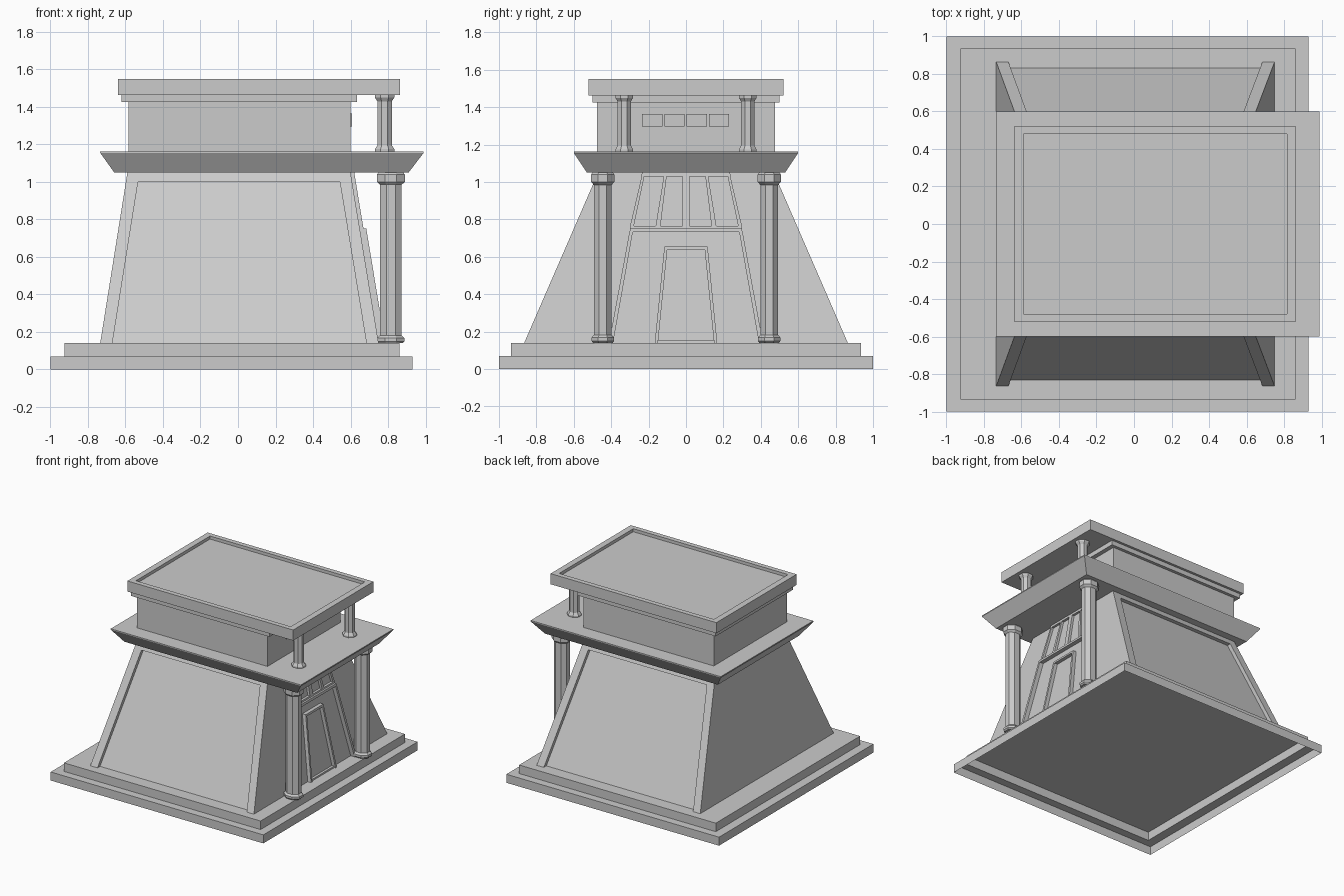
import bpy, bmesh, math

if "Cube" in bpy.data.objects:
    bpy.data.objects.remove(bpy.data.objects["Cube"])

# One plain stone colour
stone = bpy.data.materials.new("grey_stone")
stone.use_nodes = True
COLOUR = (0.6, 0.6, 0.6, 1)
stone.diffuse_color = COLOUR
stone.node_tree.nodes["Principled BSDF"].inputs["Base Color"].default_value = COLOUR


def loft(name, rings, bottom=True):
    """Skin a stack of point rings and cap the ends."""
    bm = bmesh.new()
    loops = [[bm.verts.new(p) for p in ring] for ring in rings]
    n = len(loops[0])
    for low, high in zip(loops, loops[1:]):
        for i in range(n):
            j = (i + 1) % n
            bm.faces.new((low[i], low[j], high[j], high[i]))
    bm.faces.new(loops[-1])
    if bottom:
        bm.faces.new(loops[0][::-1])
        bmesh.ops.recalc_face_normals(bm, faces=bm.faces)
    mesh = bpy.data.meshes.new(name)
    bm.to_mesh(mesh)
    bm.free()
    mesh.materials.append(stone)
    obj = bpy.data.objects.new(name, mesh)
    bpy.context.collection.objects.link(obj)
    return obj


def rect(x0, x1, y, z):
    return [(x0, -y, z), (x1, -y, z), (x1, y, z), (x0, y, z)]


BASE, TOP = 0.14, 1.05


def taper(low, high, z):
    return low + (high - low) * (z - BASE) / (TOP - BASE)


def wall_x(z):
    return taper(0.75, 0.6, z)


# Stepped plinth, open underneath
loft("plinth", [rect(-1, 0.93, 1, 0), rect(-1, 0.93, 1, 0.07),
                rect(-0.925, 0.86, 0.935, 0.07), rect(-0.925, 0.86, 0.935, BASE)], bottom=False)


# Battered body with a recessed panel on the two long sides
def body_ring(z, depth):
    a, b, y = taper(-0.735, -0.59, z), wall_x(z), taper(0.865, 0.47, z)
    p, q, r = a + 0.065, b - 0.065, y - depth
    return [(a, -y, z), (p, -y, z), (p, -r, z), (q, -r, z), (q, -y, z), (b, -y, z),
            (b, y, z), (q, y, z), (q, r, z), (p, r, z), (p, y, z), (a, y, z)]


loft("body", [body_ring(BASE, 0.033), body_ring(1.0, 0.033),
              body_ring(1.0, 0), body_ring(TOP, 0)])

# Flared cornice and upper storey
loft("cornice", [rect(-0.66, 0.91, 0.53, TOP), rect(-0.735, 0.99, 0.6, 1.155),
                 rect(-0.735, 0.99, 0.6, 1.163)])
loft("upper_storey", [rect(-0.585, 0.6, 0.475, 1.16), rect(-0.585, 0.6, 0.475, 1.46)])
loft("upper_moulding", [rect(-0.62, 0.635, 0.5, 1.425), rect(-0.62, 0.635, 0.5, 1.465)])
loft("roof", [rect(-0.64, 0.865, 0.52, 1.463), rect(-0.64, 0.865, 0.52, 1.55),
              rect(-0.59, 0.815, 0.48, 1.55), rect(-0.59, 0.815, 0.48, 1.525)])


# Trim that lies on the sloping entrance wall
def trim(name, outline, depth):
    return loft(name, [[(wall_x(z) + d, y, z) for y, z in outline] for d in (-0.02, depth)])


def bar(name, half_low, z0, half_high, z1, depth):
    trim(name, [(-half_low, z0), (half_low, z0), (half_high, z1), (-half_high, z1)], depth)


def upright(name, low, z0, high, z1, depth):
    for side, s in (("left", 1), ("right", -1)):
        trim(side + "_" + name, [(s * low[0], z0), (s * low[1], z0),
                                 (s * high[1], z1), (s * high[0], z1)], depth)


# Window screen over the portal
bar("window_head", 0.24, 1.03, 0.235, TOP, 0.02)
bar("window_sill", 0.3, 0.75, 0.297, 0.765, 0.02)
bar("window_centre_post", 0.02, 0.76, 0.018, 1.035, 0.02)
upright("window_post", (0.137, 0.163), 0.76, (0.103, 0.118), 1.035, 0.02)
upright("window_jamb", (0.28, 0.3), 0.76, (0.222, 0.236), 1.035, 0.02)

# Portal surround and door frame
bar("portal_lintel", 0.302, 0.732, 0.298, 0.752, 0.035)
upright("portal_jamb", (0.39, 0.412), BASE, (0.284, 0.302), 0.735, 0.035)
bar("door_lintel", 0.117, 0.638, 0.115, 0.655, 0.03)
upright("door_jamb", (0.15, 0.167), BASE, (0.1, 0.117), 0.64, 0.03)
bar("door_sill", 0.152, BASE, 0.151, 0.152, 0.02)

# Row of small upper windows
for i in range(4):
    y = -0.18 + i * 0.119
    loft("upper_window_%d" % (i + 1), [[(x, y + a * 0.054, 1.33 + b * 0.034)
         for a, b in ((-1, -1), (1, -1), (1, 1), (-1, 1))] for x in (0.59, 0.609)])


# Eight-sided columns, profiles as (radius, height)
def column(name, x, y, profile, stretch):
    turn = math.pi / 8
    k = 1 / math.cos(turn)
    loft(name, [[(x + stretch * k * r * math.cos(turn * (2 * i + 1)),
                  y + k * r * math.sin(turn * (2 * i + 1)), z) for i in range(8)]
                for r, z in profile])


PORCH = [(0.052, BASE), (0.06, 0.15), (0.06, 0.168), (0.048, 0.182),
         (0.048, 0.985), (0.062, 1.0), (0.062, 1.04), (0.055, TOP)]
BALCONY = [(0.047, 1.16), (0.047, 1.175), (0.035, 1.195),
           (0.035, 1.43), (0.047, 1.45), (0.047, 1.465)]
for side, s in (("left", 1), ("right", -1)):
    column(side + "_porch_column", 0.815, s * 0.445, PORCH, 1.2)
    column(side + "_balcony_column", 0.782, s * 0.33, BALCONY, 1.1)
